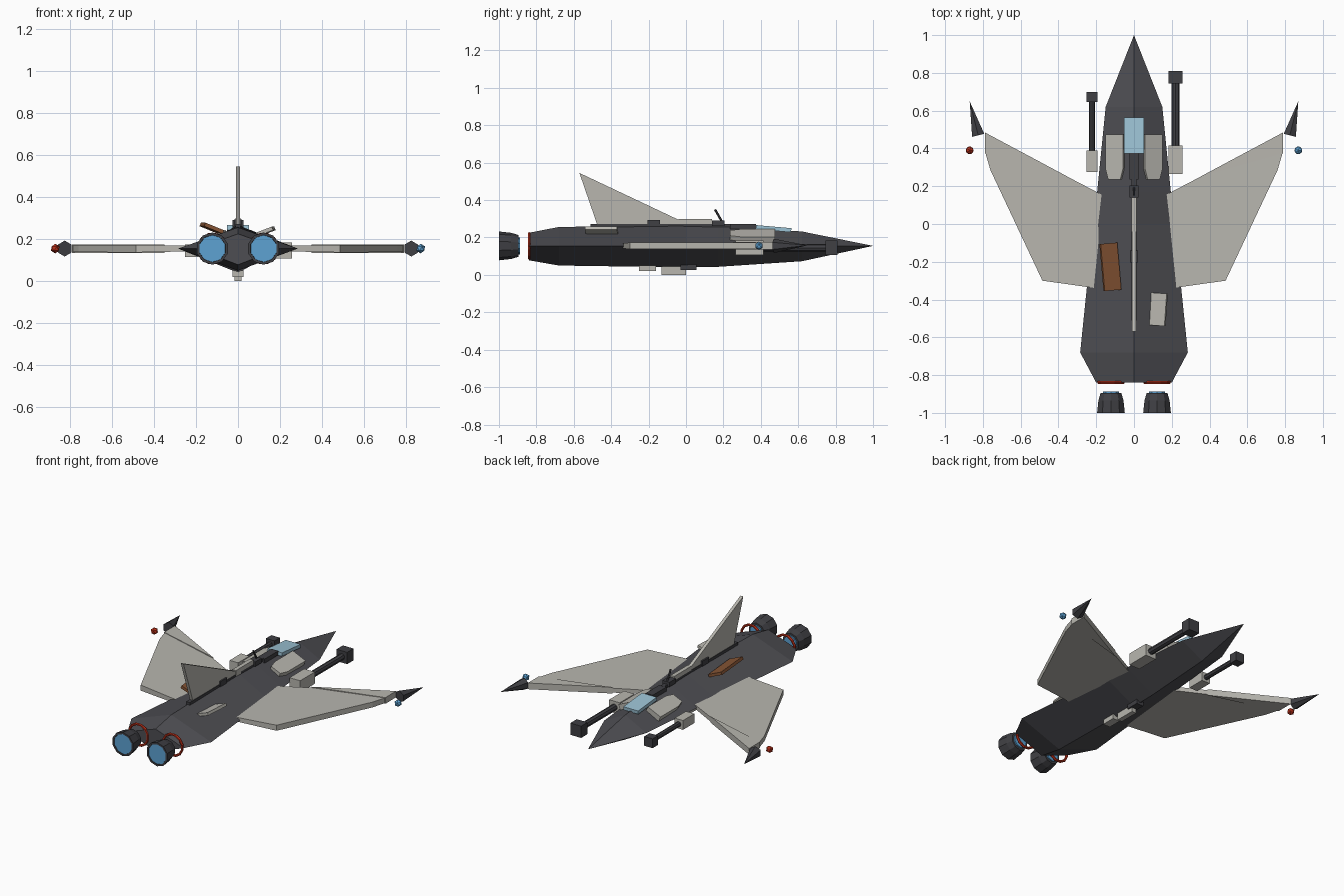
import bpy, bmesh, math
from mathutils import Vector, Matrix

cube = bpy.data.objects.get("Cube")
if cube:
    bpy.data.objects.remove(cube)


def material(name, rgb):
    m = bpy.data.materials.new(name)
    m.use_nodes = True
    col = (*rgb, 1)
    m.diffuse_color = col
    m.node_tree.nodes["Principled BSDF"].inputs["Base Color"].default_value = col
    return m


HULL = material("charcoal", (.075, .075, .085))
METAL = material("gun metal", (.05, .05, .057))
GREY = material("pale grey", (.48, .47, .43))
RUST = material("rust brown", (.24, .09, .035))
RED = material("signal red", (.5, .03, .01))
BLUE = material("engine blue", (.11, .36, .65))
GLASS = material("canopy blue", (.33, .54, .66))
MID = .155  # height of the wing plane


def finish(name, bm, *mats):
    bmesh.ops.recalc_face_normals(bm, faces=bm.faces)
    me = bpy.data.meshes.new(name)
    bm.to_mesh(me)
    bm.free()
    for m in mats:
        me.materials.append(m)
    ob = bpy.data.objects.new(name, me)
    bpy.context.collection.objects.link(ob)
    return ob


def loft(name, rings, *mats, cap=True):
    """Skin a list of equal-length closed rings."""
    bm = bmesh.new()
    vs = [[bm.verts.new(p) for p in ring] for ring in rings]
    n = len(rings[0])
    for a, b in zip(vs, vs[1:]):
        for i in range(n):
            j = (i + 1) % n
            bm.faces.new((a[i], a[j], b[j], b[i]))
    if cap:
        bm.faces.new(vs[0])
        bm.faces.new(vs[-1])
    bmesh.ops.remove_doubles(bm, verts=bm.verts, dist=.0002)
    return finish(name, bm, *mats)


def box(name, lo, hi, mat):
    lo, hi = Vector(lo), Vector(hi)
    bm = bmesh.new()
    bmesh.ops.create_cube(bm, size=1)
    for v in bm.verts:
        v.co = (lo + hi) / 2 + v.co * (hi - lo)
    return finish(name, bm, mat)


def panel(name, centre, outline, thick, roll, turn, mat, pitch=0):
    """Flat plate from an xy outline, rolled about y and turned about z."""
    ob = loft(name, [[(x, y, z) for x, y in outline] for z in (-thick / 2, thick / 2)], mat)
    rot = (Matrix.Rotation(math.radians(turn), 4, 'Z') @ Matrix.Rotation(math.radians(roll), 4, 'Y')
           @ Matrix.Rotation(math.radians(pitch), 4, 'X'))
    ob.data.transform(Matrix.Translation(centre) @ rot)
    return ob


def rect(w, l):
    return [(-w / 2, -l / 2), (w / 2, -l / 2), (w / 2, l / 2), (-w / 2, l / 2)]


def circle(x, y, z, r, n):
    return [(x + r * math.cos(math.tau * (i + .5) / n), y,
             z + r * math.sin(math.tau * (i + .5) / n)) for i in range(n)]


def rod(name, a, b, r0, r1, n, mat):
    a, b = Vector(a), Vector(b)
    bm = bmesh.new()
    bmesh.ops.create_cone(bm, cap_ends=True, segments=n, radius1=r0, radius2=r1,
                          depth=(b - a).length)
    rot = (b - a).to_track_quat('Z', 'Y').to_matrix().to_4x4()
    bm.transform(Matrix.Translation((a + b) / 2) @ rot)
    return finish(name, bm, mat)


# Hull: diamond section (y, half width, top, bottom)
stations = [(-.84, .2, .225, .078), (-.68, .285, .256, .05), (0, .215, .266, .04),
            (.17, .195, .262, .043), (.62, .15, .232, .073), (1, 0, MID, MID)]
loft("hull", [[(w, y, MID), (0, y, t), (-w, y, MID), (0, y, b)]
              for y, w, t, b in stations], HULL)

for s, side in ((1, "left"), (-1, "right")):
    # Wing: thicker outboard than at the root
    plan = [(.17, .155, .013), (.79, .48, .017), (.785, .37, .017),
            (.76, .285, .017), (.485, -.3, .018), (.2, -.34, .013)]
    loft(side + "_wing", [[(s * x, y, MID + k * h) for x, y, h in plan] for k in (-1, 1)], GREY)
    spar = [(.35, .25), (.79, .485), (.79, .375)]
    loft(side + "_wing_spar", [[(s * x, y, MID + h) for x, y in spar] for h in (-.02, .02)], GREY)
    rod(side + "_wingtip_spike", (s * .825, .47, MID), (s * .87, .65, MID + .003), .038, 0, 6, METAL)

    # Navigation light
    bm = bmesh.new()
    bmesh.ops.create_icosphere(bm, subdivisions=1, radius=.023)
    bm.transform(Matrix.Translation((s * .87, .39, MID)))
    finish(side + "_wing_light", bm, BLUE if s > 0 else RED)

    # Engine nozzle with glowing ends
    x = s * .122
    profile = [(-.895, .058), (-.935, .07), (-1, .077), (-1, .065), (-.99, .064)]
    loft(side + "_engine_nozzle", [circle(x, y, MID, r, 10) for y, r in profile], METAL)
    for label, y0, y1, r in (("exhaust", -.997, -.989, .064), ("inner", -.896, -.887, .045)):
        loft(f"{side}_engine_{label}_glow", [circle(x, y, MID, r, 10) for y in (y0, y1)], BLUE)

    # Red ring behind the hull
    ring = [circle(x, -.838 + .009 * math.sin(a), MID, .068 + .008 * math.cos(a), 12)
            for a in (math.tau * i / 6 for i in range(7))]
    loft(side + "_engine_ring", ring, RED, cap=False)

    # Shoulder armour following the hull slope
    shape = [(-.035, -.12), (.035, -.12), (.05, -.065), (.05, .12), (-.05, .12), (-.05, -.065)]
    panel(side + "_shoulder_armour", (s * .098, .355, .208), shape, .035, s * 24, 0, GREY)

# Guns: the left one is larger
for side, x, w, y0, y1, y2, y3 in (("left", .22, .076, .265, .415, .745, .81),
                                   ("right", -.222, .06, .275, .39, .645, .7)):
    h = w / 2
    z = .145
    box(side + "_gun_mount", (x - h, y0, z - h), (x + h, y1, z + h), GREY)
    rod(side + "_gun_barrel", (x, y1 - .01, z), (x, y2 + .01, z), w * .27, w * .27, 8, METAL)
    box(side + "_gun_muzzle", (x - h, y2, z - h), (x + h, y3, z + h), METAL)

# Canopy
panel("canopy", (0, .468, .247), rect(.105, .19), .022, 0, 0, GLASS, pitch=-5)

# Tail fin
fin = [(-.47, .255), (-.57, .545), (-.03, .29), (0, .255)]
loft("tail_fin", [[(x, y, z) for y, z in fin] for x in (-.01, .01)], GREY)

# Spine and its fittings
box("spine_rail", (-.013, -.51, .255), (.013, .24, .273), METAL)
box("spine_front_plate", (-.025, .235, .245), (.025, .375, .272), METAL)
box("spine_block", (-.013, -.04, .26), (.013, .14, .3), GREY)
box("spine_sensor", (-.025, .14, .26), (.025, .205, .29), METAL)
box("spine_clamp", (-.02, -.205, .26), (.02, -.14, .294), METAL)
rod("antenna", (0, .195, .28), (0, .155, .35), .006, .006, 6, METAL)

# Raised hull flaps
panel("rust_flap", (-.125, -.227, .252), rect(.095, .25), .018, 22, 5, RUST)
panel("grey_flap", (.128, -.452, .235), rect(.09, .172), .018, -21, -4, GREY)

# Belly fittings
box("belly_box", (-.016, -.13, 0), (.016, .0, .045), GREY)
box("belly_front_mount", (-.025, -.03, .027), (.025, .055, .055), METAL)
box("belly_rear_box", (-.025, -.25, .02), (.025, -.16, .05), GREY)
